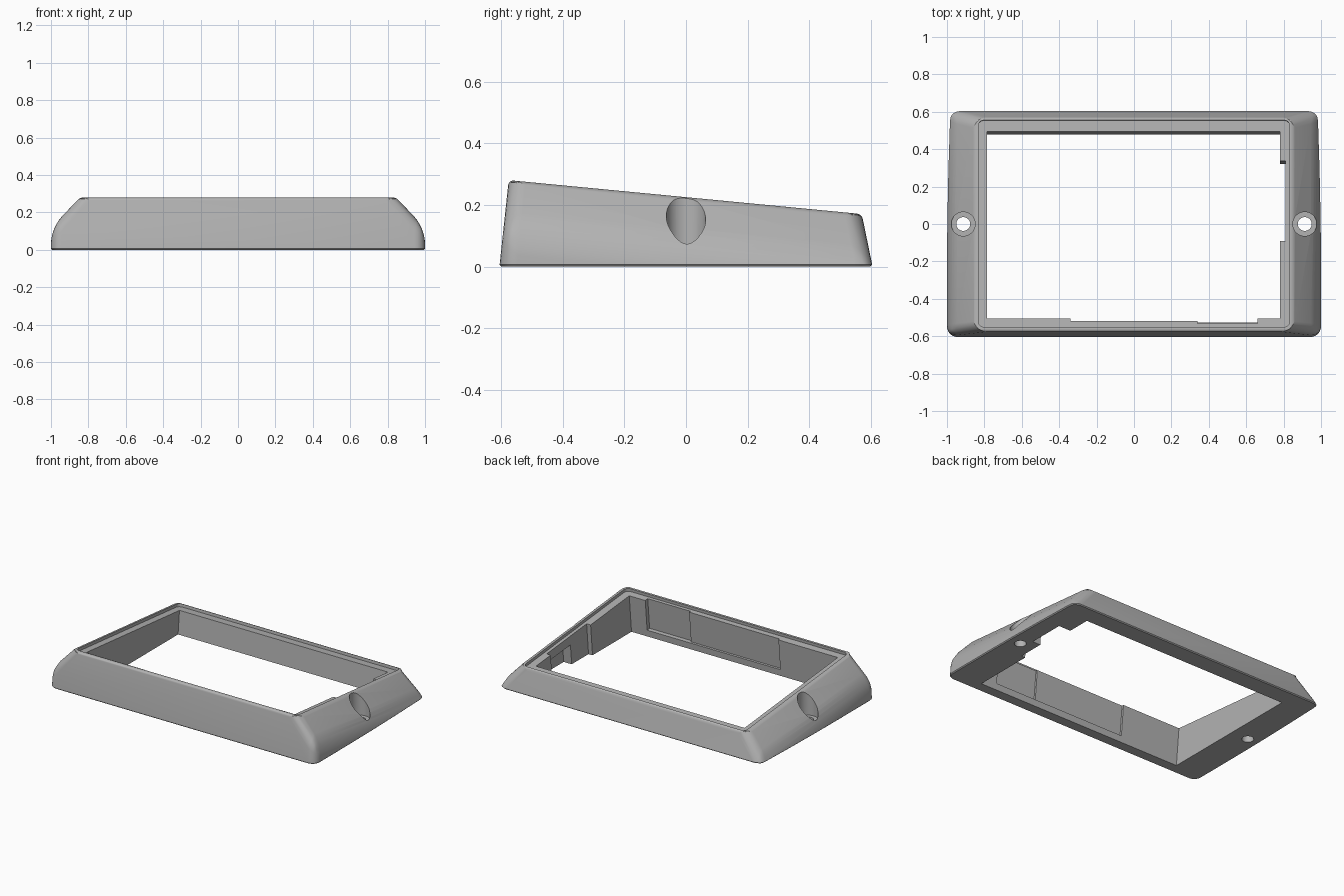
import bpy, bmesh, math
from mathutils import Matrix, Vector

if "Cube" in bpy.data.objects:
    bpy.data.objects.remove(bpy.data.objects["Cube"], do_unlink=True)

SLOPE = 0.096                      # fall of the top face from front to back
HALF_Y = 0.605
TOP = Matrix.Translation((0, 0, 0.225)) @ Matrix.Rotation(-math.atan(SLOPE), 4, 'X')

grey = bpy.data.materials.new("plain_grey")
grey.use_nodes = True
color = (0.45, 0.45, 0.45, 1)
grey.diffuse_color = color
grey.node_tree.nodes["Principled BSDF"].inputs["Base Color"].default_value = color


def make_object(name, bm):
    bmesh.ops.recalc_face_normals(bm, faces=bm.faces)
    mesh = bpy.data.meshes.new(name)
    bm.to_mesh(mesh)
    bm.free()
    mesh.materials.append(grey)
    obj = bpy.data.objects.new(name, mesh)
    bpy.context.collection.objects.link(obj)
    return obj


def apply_modifier(obj, mod):
    bpy.context.view_layer.objects.active = obj
    bpy.ops.object.modifier_apply(modifier=mod.name)


def cut(obj, cutter):
    mod = obj.modifiers.new("cut", 'BOOLEAN')
    mod.operation = 'DIFFERENCE'
    mod.solver = 'EXACT'
    mod.object = cutter
    apply_modifier(obj, mod)
    bpy.data.objects.remove(cutter, do_unlink=True)


def box(name, lo, hi, radius=0):
    """Box in the frame of the tilted top, with optional rounded upright edges."""
    lo, hi = Vector(lo), Vector(hi)
    bm = bmesh.new()
    bmesh.ops.create_cube(bm, size=1)
    for v in bm.verts:
        v.co = Vector([(lo[i] + hi[i]) / 2 + v.co[i] * (hi[i] - lo[i]) for i in range(3)])
    if radius:
        upright = [e for e in bm.edges
                   if abs(e.verts[0].co.z - e.verts[1].co.z) > 0.001]
        bmesh.ops.bevel(bm, geom=upright, offset=radius, segments=6,
                        profile=0.5, affect='EDGES')
    bm.transform(TOP)
    return make_object(name, bm)


def cylinder(name, x, radius, z0, z1):
    bm = bmesh.new()
    bmesh.ops.create_cone(bm, cap_ends=True, segments=48, radius1=radius, radius2=radius,
                          depth=z1 - z0,
                          matrix=Matrix.Translation((x, 0, (z0 + z1) / 2)))
    return make_object(name, bm)


def corner(x, level, side):
    """Corner on a tilted level, lying on the leaning front or back face."""
    lean = 0.107 if side < 0 else 0.206
    z = (level - SLOPE * side * HALF_Y) / (1 - SLOPE * side * lean)
    return x, side * (HALF_Y - lean * z), z


# Wedge body, taller than needed below so the base can be trimmed flat
profile = [(-0.85, 0.225), (0.85, 0.225), (1, 0.065), (1, -0.3), (-1, -0.3), (-1, 0.065)]
bm = bmesh.new()
weight = bm.edges.layers.float.new("bevel_weight_edge")
front, back = [[bm.verts.new(corner(x, c, s)) for x, c in profile] for s in (-1, 1)]
bm.faces.new(front)
bm.faces.new(back)
for i in range(6):
    j = (i + 1) % 6
    bm.faces.new((front[i], front[j], back[j], back[i]))
roundness = {0: 0.2, 1: 0.2, 2: 1, 5: 1}
for i in range(6):
    bm.edges.get((front[i], back[i]))[weight] = roundness.get(i, 0)
    for ring in (front, back):
        edge = bm.edges.get((ring[i], ring[(i + 1) % 6]))
        edge[weight] = {0: 0.2, 3: 0}.get(i, 0.7)
frame = make_object("sloped_frame", bm)
bevel = frame.modifiers.new("rounding", 'BEVEL')
bevel.limit_method = 'WEIGHT'
bevel.width = 0.08
bevel.segments = 6
bevel.use_clamp_overlap = False
apply_modifier(frame, bevel)

# Flat base with a fine chamfer
CHAMFER = 0.006
bm = bmesh.new()
bm.from_mesh(frame.data)
bmesh.ops.bisect_plane(bm, geom=bm.verts[:] + bm.edges[:] + bm.faces[:], dist=1e-5,
                       plane_co=(0, 0, CHAMFER), plane_no=(0, 0, 1), clear_inner=True)
rim = [e for e in bm.edges if e.is_boundary]
base = bmesh.ops.contextual_create(bm, geom=rim)["faces"]
bmesh.ops.recalc_face_normals(bm, faces=bm.faces)
bmesh.ops.inset_region(bm, faces=base, thickness=CHAMFER, depth=CHAMFER)
bm.to_mesh(frame.data)
bm.free()

# Window, lip seat and inner wall recesses
cut(frame, box("lip_seat", (-0.832, -0.553, -0.02), (0.832, 0.558, 0.3), 0.03))
cut(frame, box("window", (-0.785, -0.506, -0.6), (0.78, 0.498, 0.3)))
cut(frame, box("front_recess", (-0.34, -0.52, -0.23), (0.66, -0.4, 0.2)))
cut(frame, box("front_deep_recess", (0.34, -0.533, -0.23), (0.66, -0.4, 0.2)))
cut(frame, box("side_recess", (0.7, -0.09, -0.6), (0.81, 0.34, 0.2)))
cut(frame, box("side_pocket", (0.7, 0.09, -0.6), (0.87, 0.34, -0.08)))

# Counterbored mounting holes at both ends
for x in (-0.913, 0.913):
    cut(frame, cylinder("counterbore", x, 0.064, 0.06, 0.6))
    cut(frame, cylinder("screw_hole", x, 0.037, -0.2, 0.3))

bpy.ops.object.select_all(action='DESELECT')
frame.select_set(True)
bpy.context.view_layer.objects.active = frame
bpy.ops.object.shade_smooth_by_angle(angle=math.radians(30))
